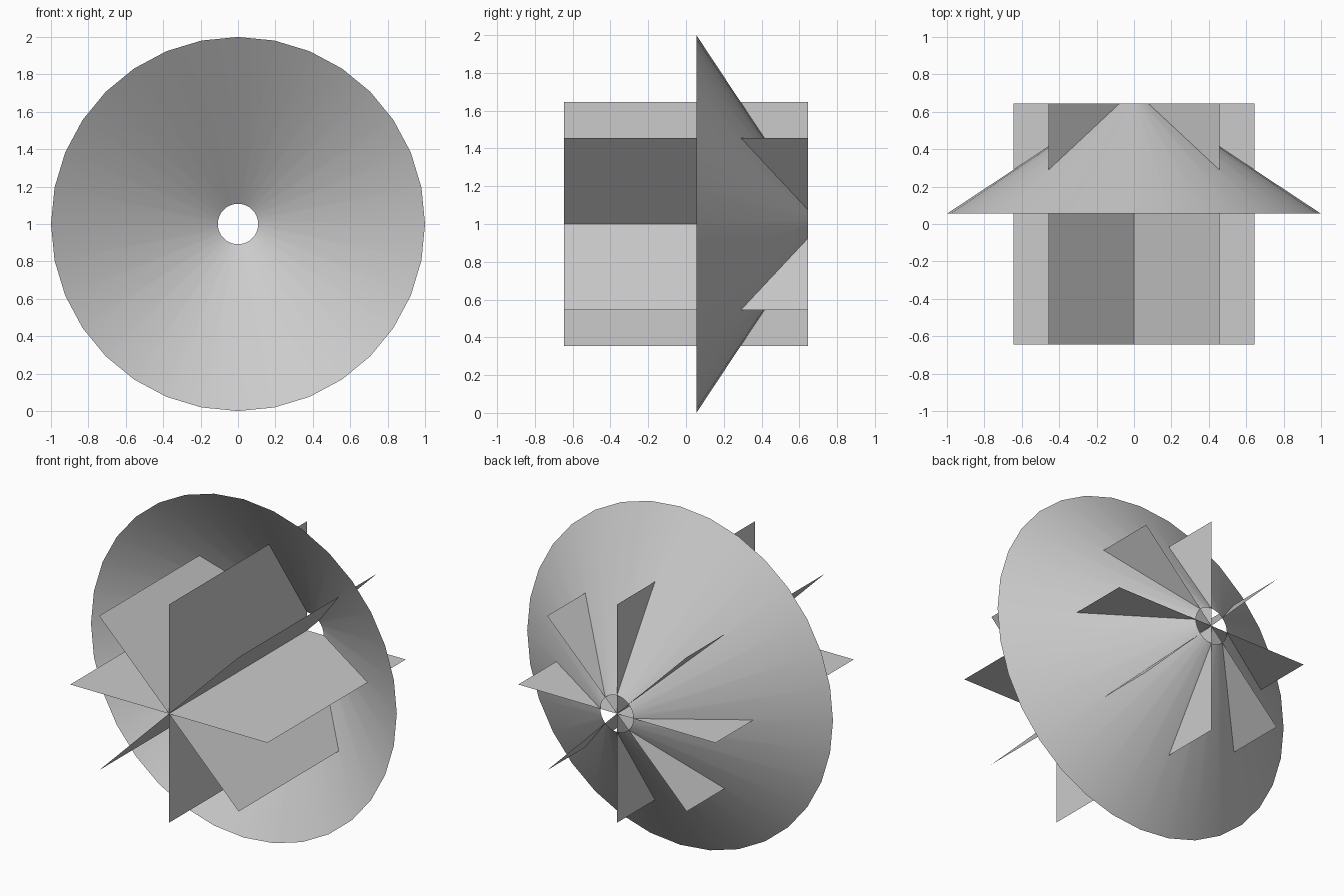
import bpy, bmesh
from math import pi
from mathutils import Matrix

if "Cube" in bpy.data.objects:
    bpy.data.objects.remove(bpy.data.objects["Cube"])

CENTRE = Matrix.Translation((0, 0, 1))


def make_object(name, bm, smooth=False):
    mesh = bpy.data.meshes.new(name)
    bm.to_mesh(mesh)
    bm.free()
    for p in mesh.polygons:
        p.use_smooth = smooth
    obj = bpy.data.objects.new(name, mesh)
    bpy.context.collection.objects.link(obj)
    return obj


# Open conical shell, wide mouth towards the front, small hole at the back
front_y, back_y = 0.055, 0.645
bm = bmesh.new()
bmesh.ops.create_cone(
    bm, cap_ends=False, segments=32, radius1=1.0, radius2=0.108,
    depth=back_y - front_y,
    matrix=CENTRE @ Matrix.Translation((0, (front_y + back_y) / 2, 0))
    @ Matrix.Rotation(-pi / 2, 4, 'X'))
make_object("cone_shell", bm, smooth=True)

# Four flat square sheets crossing along the cone's axis
for i in range(4):
    bm = bmesh.new()
    bmesh.ops.create_grid(bm, x_segments=1, y_segments=1, size=0.645,
                          matrix=CENTRE @ Matrix.Rotation(i * pi / 4, 4, 'Y'))
    make_object(f"crossed_sheet_{i + 1}", bm)
